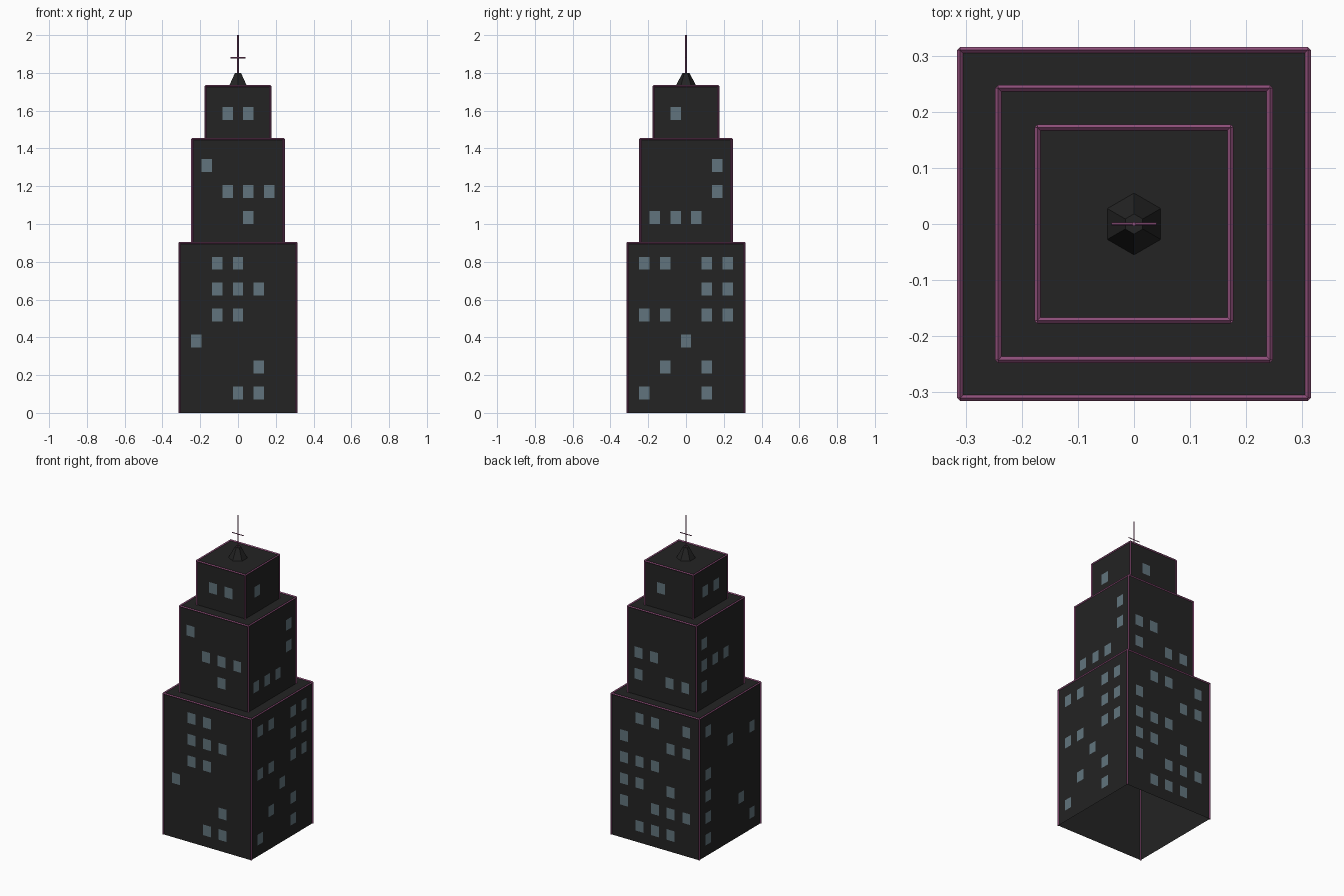
import bpy, bmesh, math
from mathutils import Matrix, Vector

if "Cube" in bpy.data.objects:
    bpy.data.objects.remove(bpy.data.objects["Cube"])


def material(name, rgb):
    m = bpy.data.materials.new(name)
    m.diffuse_color = (*rgb, 1)
    m.use_nodes = True
    m.node_tree.nodes["Principled BSDF"].inputs["Base Color"].default_value = m.diffuse_color
    return m


WALL = material("charcoal wall", (0.017, 0.017, 0.017))
GLASS = material("blue grey glass", (0.12, 0.175, 0.205))
TRIM = material("magenta trim", (0.28, 0.08, 0.20))


def finish(bm, name, mat):
    me = bpy.data.meshes.new(name)
    bm.to_mesh(me)
    bm.free()
    me.materials.append(mat)
    ob = bpy.data.objects.new(name, me)
    bpy.context.collection.objects.link(ob)
    return ob


def add_rod(bm, a, b, r, sides=4):
    """Thin low-poly rod between two points."""
    a, b = Vector(a), Vector(b)
    d = b - a
    rot = d.to_track_quat('Z', 'Y').to_matrix().to_4x4()
    bmesh.ops.create_cone(bm, cap_ends=True, segments=sides, radius1=r, radius2=r,
                          depth=d.length, matrix=Matrix.Translation((a + b) / 2) @ rot)


# Tiers: name, half width, bottom, top, first window row height, window columns
TIERS = [
    ("lower", 0.31, 0.0, 0.90, 0.105, 5),
    ("middle", 0.242, 0.90, 1.45, 1.035, 4),
    ("upper", 0.172, 1.45, 1.73, 1.585, 2),
]
# Lit windows per side (front, right, back, left), rows from the bottom up,
# columns counted left to right as seen from outside
LIT = {
    "lower": ["23 3 0 12 123 12", "03 13 2 0134 34 0134",
              "123 0234 013 012 034 124", "04 03 0 0 24 0"],
    "middle": ["2 123 0", "012 3 3", "023 01 -", "0 012 0"],
    "upper": ["01", "0", "0", "01"],
}
STEP_U, STEP_Z, WIN_W, WIN_H = 0.11, 0.1375, 0.055, 0.068

for name, h, z0, z1, zw, cols in TIERS:
    # Wall block, open underneath
    bm = bmesh.new()
    bmesh.ops.create_cube(bm, size=1, matrix=Matrix.Translation((0, 0, (z0 + z1) / 2))
                          @ Matrix.Diagonal((2 * h, 2 * h, z1 - z0, 1)))
    bm.normal_update()
    bmesh.ops.delete(bm, geom=[f for f in bm.faces if f.normal.z < -0.5], context='FACES')
    finish(bm, name + "_tier", WALL)

    # Trim along the corners and the roof edge
    bm = bmesh.new()
    corners = [(-h, -h), (h, -h), (h, h), (-h, h)]
    for i, (x, y) in enumerate(corners):
        nx, ny = corners[(i + 1) % 4]
        add_rod(bm, (x, y, z0), (x, y, z1), 0.0055)
        add_rod(bm, (x, y, z1), (nx, ny, z1), 0.0055)
    finish(bm, name + "_trim", TRIM)

    # Window plates, turned round the four sides
    bm = bmesh.new()
    for side, rows in enumerate(LIT[name]):
        turn = Matrix.Rotation(side * math.pi / 2, 4, 'Z')
        for r, row in enumerate(rows.split()):
            for c in row.replace("-", ""):
                u = (int(c) - (cols - 1) / 2) * STEP_U
                z = zw + r * STEP_Z
                vs = [bm.verts.new(turn @ Vector((u + sx * WIN_W / 2, -h - 0.002, z + sz * WIN_H / 2)))
                      for sx, sz in ((-1, -1), (1, -1), (1, 1), (-1, 1))]
                bm.faces.new(vs)
    finish(bm, name + "_windows", GLASS)

# Six-sided spire base
bm = bmesh.new()
bmesh.ops.create_cone(bm, cap_ends=True, segments=6, radius1=0.055, radius2=0.018, depth=0.07,
                      matrix=Matrix.Translation((0, 0, 1.765)))
bm.normal_update()
if max(v.co.x for v in bm.verts) > 0.05:
    bmesh.ops.rotate(bm, verts=bm.verts, matrix=Matrix.Rotation(math.pi / 6, 3, 'Z'))
finish(bm, "spire_base", WALL)

# Antenna mast and crossbar
bm = bmesh.new()
add_rod(bm, (0, 0, 1.79), (0, 0, 2.0), 0.004)
finish(bm, "antenna_mast", TRIM)
bm = bmesh.new()
add_rod(bm, (-0.04, 0, 1.88), (0.04, 0, 1.88), 0.003)
finish(bm, "antenna_crossbar", TRIM)
